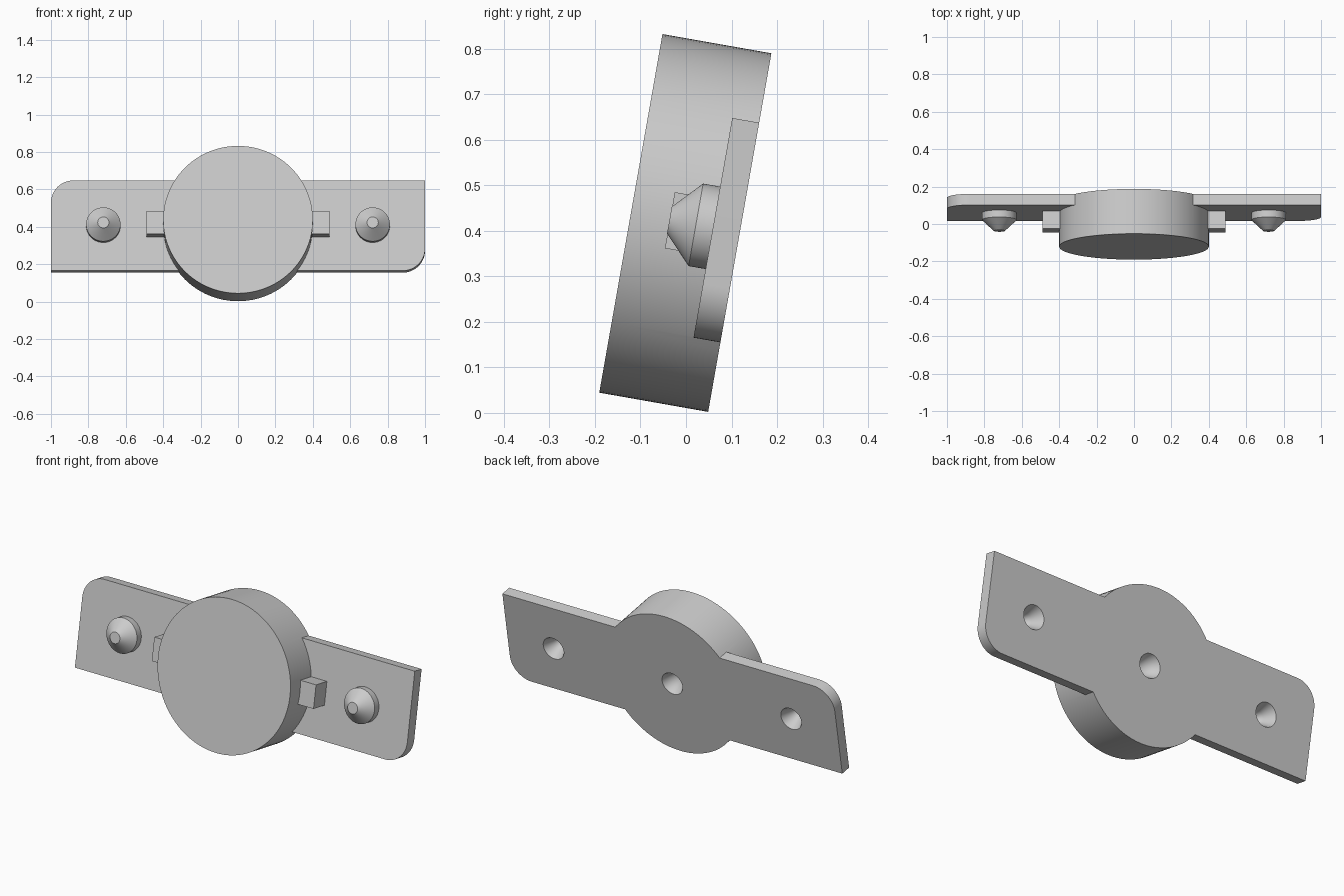
import bpy, bmesh, math
from mathutils import Matrix

if "Cube" in bpy.data.objects:
    bpy.data.objects.remove(bpy.data.objects["Cube"])

SEG = 96
TILT = Matrix.Translation((0, 0, 0.417)) @ Matrix.Rotation(math.radians(-10), 4, 'X')

grey = bpy.data.materials.new("plain_grey")
grey.diffuse_color = (0.6, 0.6, 0.6, 1)
grey.use_nodes = True
grey.node_tree.nodes["Principled BSDF"].inputs["Base Color"].default_value = grey.diffuse_color


def make(name, bm):
    bmesh.ops.recalc_face_normals(bm, faces=bm.faces)
    me = bpy.data.meshes.new(name)
    bm.to_mesh(me)
    bm.free()
    me.materials.append(grey)
    ob = bpy.data.objects.new(name, me)
    bpy.context.collection.objects.link(ob)
    return ob


def extrude(name, outline, y0, y1):
    """Extrude an (x, z) outline from depth y0 to y1."""
    bm = bmesh.new()
    face = bm.faces.new([bm.verts.new((x, y0, z)) for x, z in outline])
    moved = bmesh.ops.extrude_face_region(bm, geom=[face])["geom"]
    verts = [v for v in moved if isinstance(v, bmesh.types.BMVert)]
    bmesh.ops.translate(bm, verts=verts, vec=(0, y1 - y0, 0))
    return make(name, bm)


def lathe(name, profile, cx):
    """Spin a (radius, y) profile round the depth axis at x = cx."""
    bm = bmesh.new()
    vs = [bm.verts.new((r, y, 0)) for r, y in profile]
    es = [bm.edges.new(pair) for pair in zip(vs, vs[1:])]
    bmesh.ops.spin(bm, geom=vs + es, cent=(0, 0, 0), axis=(0, 1, 0),
                   angle=math.tau, steps=SEG)
    bmesh.ops.remove_doubles(bm, verts=bm.verts, dist=1e-5)
    bmesh.ops.translate(bm, verts=bm.verts, vec=(cx, 0, 0))
    return make(name, bm)


def select(ob):
    bpy.ops.object.select_all(action='DESELECT')
    ob.select_set(True)
    bpy.context.view_layer.objects.active = ob


def boolean(ob, other, op):
    select(ob)
    mod = ob.modifiers.new("bool", 'BOOLEAN')
    mod.operation, mod.object, mod.solver = op, other, 'EXACT'
    bpy.ops.object.modifier_apply(modifier=mod.name)
    bpy.data.objects.remove(other, do_unlink=True)


def arc(cx, cz, r, a0, a1, n=16):
    return [(cx + r * math.cos(math.radians(a0 + (a1 - a0) * i / n)),
             cz + r * math.sin(math.radians(a0 + (a1 - a0) * i / n)))
            for i in range(n + 1)]


# Mounting plate with two diagonally opposite rounded corners
H, R = 0.245, 0.12
outline = ([(-1, -H)] + arc(1 - R, -H + R, R, -90, 0) + [(1, H)]
           + arc(-1 + R, H - R, R, 90, 180))
body = extrude("plate_and_disc", outline, 0.06, 0.12)

# Thick round disc, flush with the back of the plate
disc = extrude("disc", arc(0, 0, 0.4, 0, 360, SEG)[:-1], -0.123, 0.12)
boolean(body, disc, 'UNION')

# Tapered holes in the back
HOLE_R, APEX = 0.062, -0.01
SLOPE = HOLE_R / (0.12 - APEX)
for x in (-0.72, 0, 0.72):
    cone = lathe("hole_cutter", [(0, APEX), (SLOPE * (0.14 - APEX), 0.14), (0, 0.14)], x)
    boolean(body, cone, 'DIFFERENCE')
parts = [body]

for side, s in (("left", -1), ("right", 1)):
    # Studs with a chamfered tip, hollowed by the same taper
    parts.append(lathe(side + "_stud",
                       [(0, -0.037), (0.03, -0.037), (0.092, 0.022), (0.092, 0.06),
                        (SLOPE * (0.06 - APEX), 0.06), (0, APEX)], 0.72 * s))
    # Small blocks at the sides of the disc
    parts.append(extrude(side + "_block",
                         [(0.37 * s, -0.0625), (0.49 * s, -0.0625),
                          (0.49 * s, 0.0625), (0.37 * s, 0.0625)], -0.036, 0.06))

# Lean everything back and keep hard edges crisp
for ob in parts:
    ob.data.transform(TILT)
    select(ob)
    bpy.ops.object.shade_smooth_by_angle(angle=math.radians(25))
